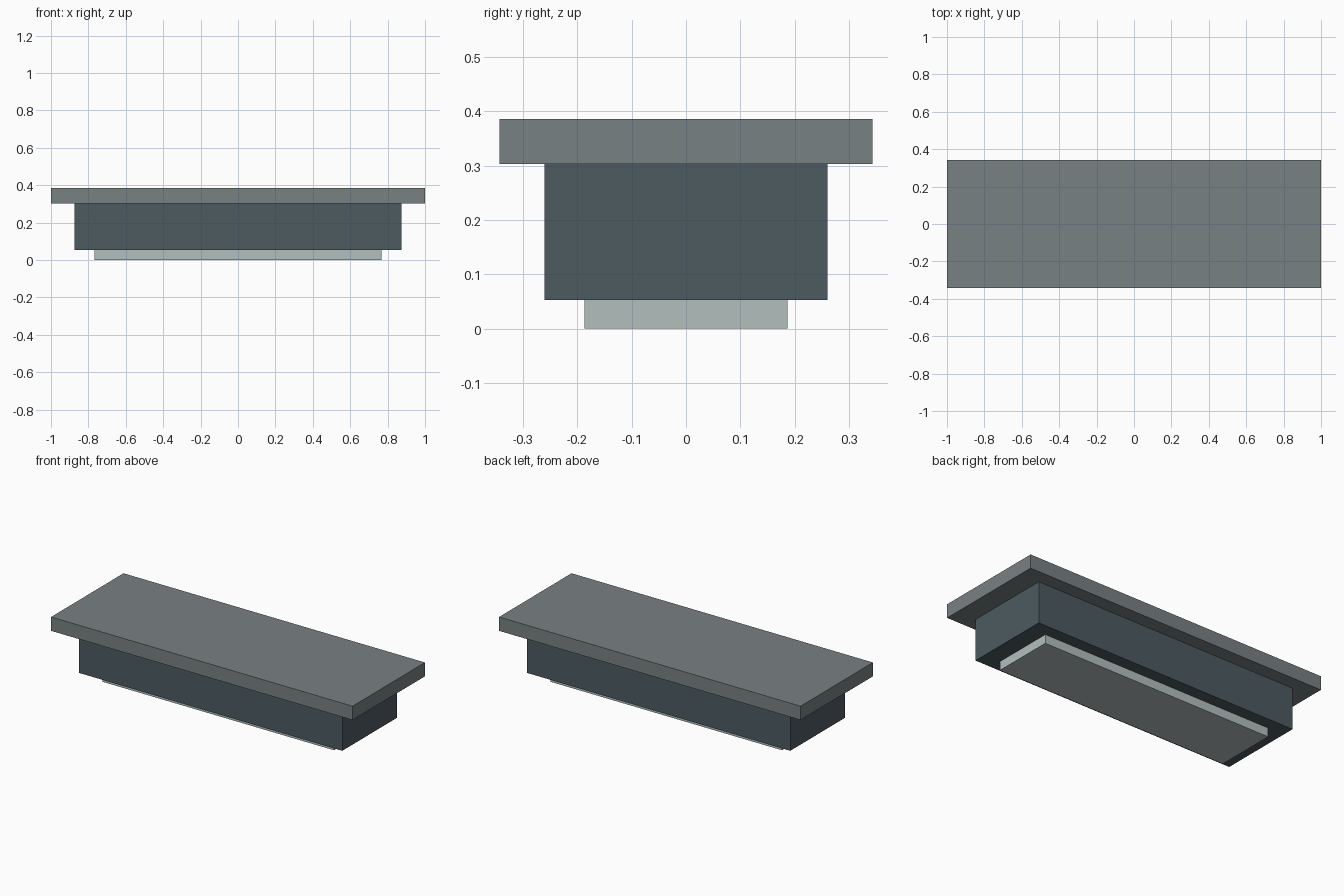
import bpy

if "Cube" in bpy.data.objects:
    bpy.data.objects.remove(bpy.data.objects["Cube"])


def material(name, srgb):
    # convert 0-255 sRGB to linear
    lin = [((c / 255 + 0.055) / 1.055) ** 2.4 for c in srgb]
    m = bpy.data.materials.new(name)
    m.diffuse_color = (*lin, 1.0)
    m.use_nodes = True
    m.node_tree.nodes["Principled BSDF"].inputs["Base Color"].default_value = m.diffuse_color
    return m


def block(name, half_x, half_y, z0, z1, mat):
    bpy.ops.mesh.primitive_cube_add(size=2, location=(0, 0, (z0 + z1) / 2))
    ob = bpy.context.object
    ob.name = name
    ob.scale = (half_x, half_y, (z1 - z0) / 2)
    bpy.ops.object.transform_apply(location=False, rotation=False, scale=True)
    ob.data.materials.append(mat)
    return ob


# recessed foot, main body, overhanging top slab
block("base_plinth", 0.768, 0.187, 0.0, 0.053, material("pale grey", (178, 191, 190)))
block("main_body", 0.874, 0.26, 0.053, 0.303, material("dark slate", (77, 91, 97)))
block("top_slab", 1.0, 0.343, 0.303, 0.386, material("mid grey", (121, 129, 131)))
